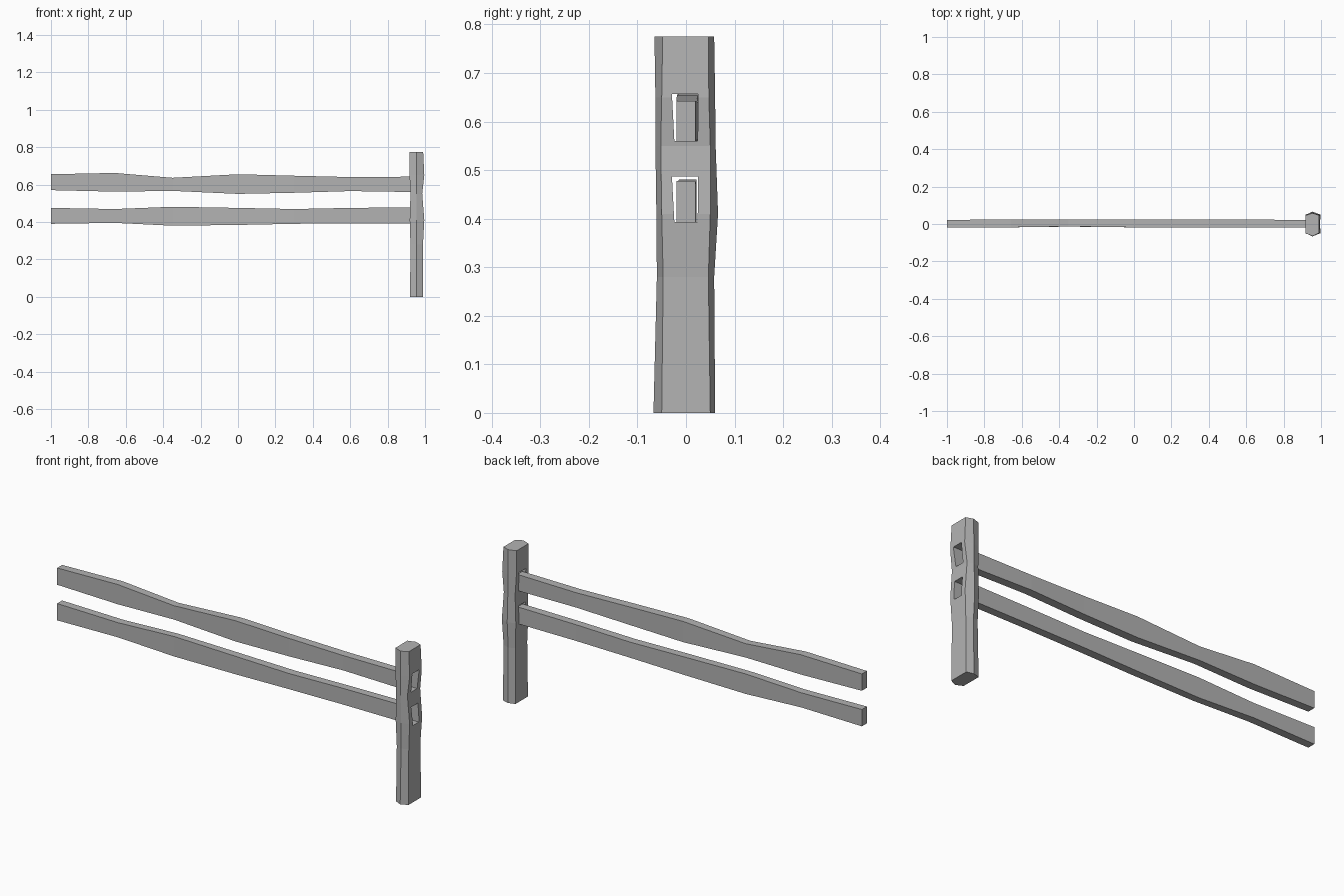
import bpy
import bmesh

cube = bpy.data.objects.get("Cube")
if cube:
    bpy.data.objects.remove(cube, do_unlink=True)

grey = bpy.data.materials.new("weathered grey")
grey.use_nodes = True
colour = (0.45, 0.45, 0.45, 1)
grey.diffuse_color = colour
bsdf = next(n for n in grey.node_tree.nodes if n.type == 'BSDF_PRINCIPLED')
bsdf.inputs["Base Color"].default_value = colour


def loft(name, rings):
    """Join matching rings of points into a closed, flat-faced solid."""
    bm = bmesh.new()
    rows = [[bm.verts.new(p) for p in ring] for ring in rings]
    n = len(rows[0])
    for a, b in zip(rows, rows[1:]):
        for i in range(n):
            j = (i + 1) % n
            bm.faces.new((a[i], a[j], b[j], b[i]))
    bm.faces.new(rows[0])
    bm.faces.new(rows[-1])
    bmesh.ops.recalc_face_normals(bm, faces=bm.faces)
    mesh = bpy.data.meshes.new(name)
    bm.to_mesh(mesh)
    bm.free()
    mesh.materials.append(grey)
    obj = bpy.data.objects.new(name, mesh)
    bpy.context.collection.objects.link(obj)
    return obj


def rail(name, stations):
    """Each station: x, bottom, top, front, back."""
    return loft(name, [[(x, f, lo), (x, b, lo), (x, b, hi), (x, f, hi)]
                       for x, lo, hi, f, b in stations])


# Hewn rails
rail("upper_rail", [
    (-1, .57, .655, -.018, .022), (-.66, .562, .662, -.018, .024),
    (-.35, .566, .636, -.013, .025), (0, .55, .655, -.018, .025),
    (.3, .556, .647, -.02, .023), (.6, .565, .64, -.018, .025),
    (.93, .56, .642, -.02, .02)])
rail("lower_rail", [
    (-1, .39, .475, -.018, .022), (-.66, .395, .469, -.018, .022),
    (-.35, .38, .481, -.014, .022), (0, .384, .475, -.018, .022),
    (.3, .39, .469, -.02, .022), (.6, .393, .475, -.02, .02),
    (.93, .393, .478, -.02, .02)])

# Six-sided post: height, left x, right x, outer front/back, face front/back
levels = [
    (0, .92, .99, -.067, .06, -.05, .05),
    (.28, .922, .989, -.06, .058, -.047, .046),
    (.41, .918, .996, -.061, .066, -.05, .05),
    (.55, .922, .985, -.063, .061, -.052, .05),
    (.65, .917, .996, -.063, .06, -.05, .047),
    (.775, .916, .99, -.065, .058, -.048, .046)]
post = loft("post", [
    [(x0, ff, z), (.955, f, z), (x1, ff, z),
     (x1, fb, z), (.955, b, z), (x0, fb, z)]
    for z, x0, x1, f, b, ff, fb in levels])

# Slots cut through the post for the rails
for lo, hi in ((.393, .487), (.56, .657)):
    slot = loft("slot_cutter", [
        [(x, -.024, lo), (x, .024, lo), (x, .025, hi), (x, -.029, hi)]
        for x in (.85, 1.05)])
    slot.hide_render = True
    cut = post.modifiers.new("slot", 'BOOLEAN')
    cut.operation = 'DIFFERENCE'
    cut.solver = 'EXACT'
    cut.object = slot
    bpy.context.view_layer.objects.active = post
    bpy.ops.object.modifier_apply(modifier=cut.name)
    bpy.data.objects.remove(slot, do_unlink=True)
